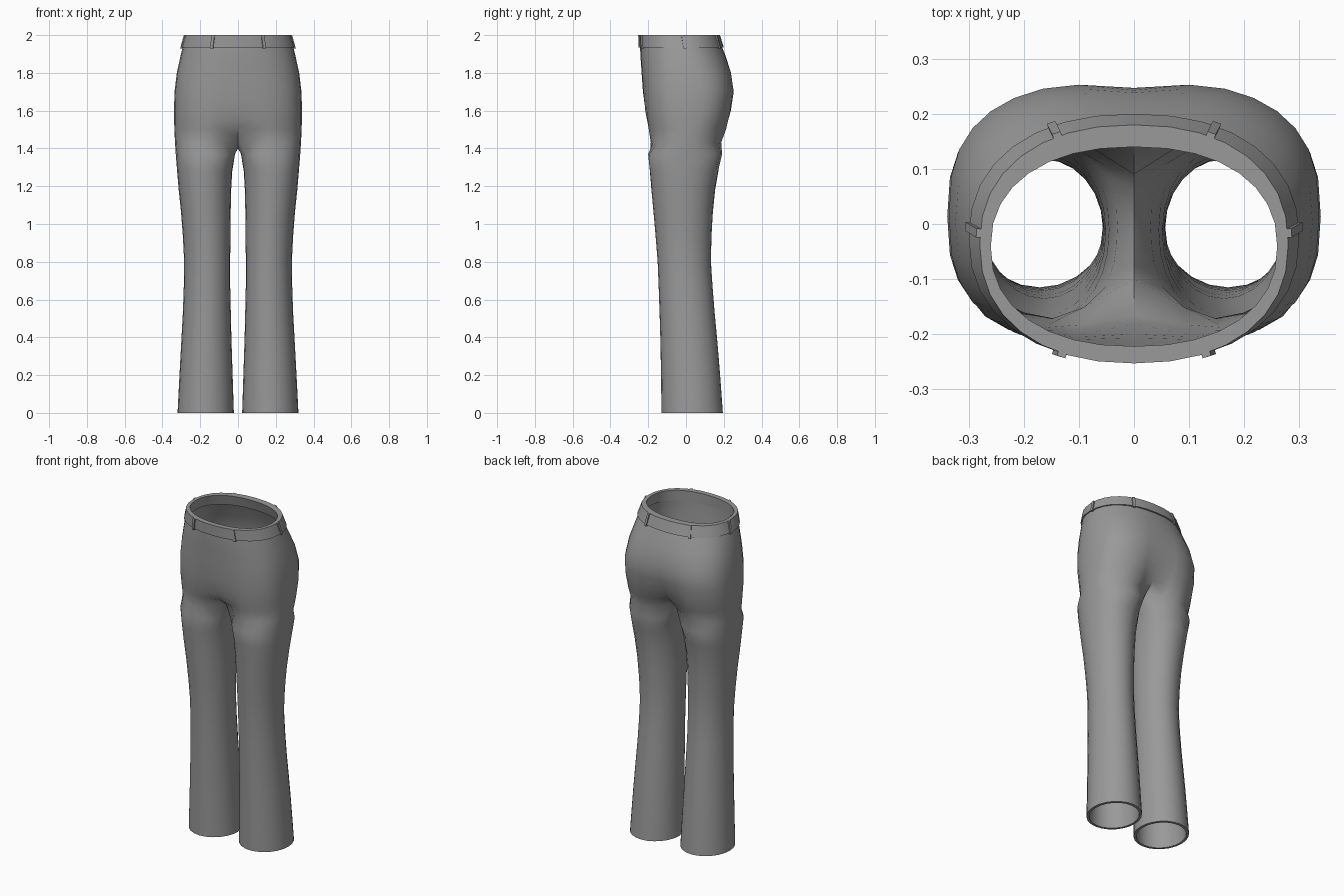
import bpy, math
from mathutils import Vector

if "Cube" in bpy.data.objects:
    bpy.data.objects.remove(bpy.data.objects["Cube"])

# z, outer x, front y, back y, roundness exponent
BODY = [
    (0.0, 0.320, -0.130, 0.195, 2.0), (0.2, 0.310, -0.132, 0.181, 2.0),
    (0.4, 0.299, -0.136, 0.164, 2.0), (0.6, 0.288, -0.142, 0.145, 2.0),
    (0.8, 0.285, -0.150, 0.132, 2.0), (1.0, 0.295, -0.166, 0.136, 2.0),
    (1.2, 0.316, -0.185, 0.156, 2.1), (1.4, 0.332, -0.203, 0.197, 2.3),
    (1.5, 0.337, -0.212, 0.228, 2.5), (1.6, 0.339, -0.221, 0.249, 2.7),
    (1.7, 0.336, -0.228, 0.260, 2.7), (1.8, 0.324, -0.235, 0.243, 2.5),
    (1.9, 0.302, -0.242, 0.206, 2.3), (1.96, 0.286, -0.243, 0.180, 2.2)]
# z, inner x of the leg
INSEAM = [(0, 0.022), (0.4, 0.035), (0.7, 0.042), (1.0, 0.040),
          (1.2, 0.036), (1.3, 0.029), (1.37, 0.016)]
# z, half of the outside arc in degrees
SPAN = [(0, 120), (1.15, 120), (1.3, 130), (1.37, 145)]
# z, depth of the centre crease at the front and the back
CREASE = [(1.43, 0.45, 0.50), (1.5, 0.16, 0.27), (1.6, 0.03, 0.12),
          (1.7, 0.0, 0.05), (1.8, 0.0, 0.02), (1.9, 0.0, 0.0)]
OUT, N = 16, 24  # steps on the outside arc, steps around one leg


def lookup(table, z):
    """Linear interpolation in a table keyed by height."""
    if z <= table[0][0]:
        return table[0][1:]
    for a, b in zip(table, table[1:]):
        if z <= b[0]:
            t = (z - a[0]) / (b[0] - a[0])
            return [p + (q - p) * t for p, q in zip(a[1:], b[1:])]
    return table[-1][1:]


def power(v, e):
    return math.copysign(abs(v) ** e, v) if abs(v) > 1e-6 else 0.0


def oval(cx, rx, yf, yb, n, angle):
    e = 2 / n
    return (cx + rx * power(math.cos(angle), e),
            (yf + yb) / 2 + (yb - yf) / 2 * power(math.sin(angle), e))


def leg_ring(z):
    xo, yf, yb, n = lookup(BODY, z)
    xi, = lookup(INSEAM, z)
    h, = lookup(SPAN, z)
    ring = []
    for i in range(N):
        a = -h + 2 * h * i / OUT if i <= OUT else h + (360 - 2 * h) * (i - OUT) / (N - OUT)
        x, y = oval((xo + xi) / 2, (xo - xi) / 2, yf, yb, n, math.radians(a))
        ring.append((x, y, z))
    return ring


def torso_arc(z, lift=0.0):
    xo, yf, yb, n = lookup(BODY, z)
    df, db = lookup(CREASE, z)
    arc = []
    for i in range(OUT + 1):
        x, y = oval(0, xo, yf, yb, n, math.radians(-90 + 180 * i / OUT))
        if i in (0, OUT):
            x = 0.0
        g = math.exp(-(x / 0.09) ** 2)
        y *= 1 - (df if y < 0 else db) * g
        arc.append((x, y, z + lift * g))
    return arc


def finish(name, verts, faces, thickness=0.0):
    """Make the object, mirror it to the other side and shade it."""
    mesh = bpy.data.meshes.new(name)
    mesh.from_pydata(verts, [], faces)
    mesh.materials.append(cloth)
    ob = bpy.data.objects.new(name, mesh)
    bpy.context.collection.objects.link(ob)
    bpy.ops.object.select_all(action='DESELECT')
    ob.select_set(True)
    bpy.context.view_layer.objects.active = ob
    m = ob.modifiers.new("mirror", 'MIRROR')
    m.use_clip = True
    m.merge_threshold = 0.0005
    bpy.ops.object.modifier_apply(modifier="mirror")
    if thickness:
        s = ob.modifiers.new("cloth", 'SOLIDIFY')
        s.thickness, s.offset = thickness, -1
        bpy.ops.object.modifier_apply(modifier="cloth")
    bpy.ops.object.shade_smooth_by_angle(angle=math.radians(40))
    return ob


cloth = bpy.data.materials.new("grey cloth")
cloth.diffuse_color = (0.32, 0.32, 0.32, 1)
cloth.use_nodes = True
cloth.node_tree.nodes["Principled BSDF"].inputs["Base Color"].default_value = cloth.diffuse_color

# Trousers: leg rings, a ring along the crotch seam, then torso arcs
rings = [leg_ring(z) for z in (0, 0.13, 0.27, 0.4, 0.53, 0.67, 0.8, 0.93,
                               1.06, 1.18, 1.28, 1.37)]
crotch = torso_arc(1.43, 0.03)
back, front = crotch[-1], crotch[0]
for i in range(1, N - OUT):
    t = i / (N - OUT)
    crotch.append((0.0, back[1] + (front[1] - back[1]) * t,
                   1.4 + 0.06 * (2 * t - 1) ** 2))
rings.append(crotch)
arcs = [torso_arc(z, l) for z, l in ((1.5, 0.012), (1.55, 0.004), (1.6, 0), (1.65, 0),
                                     (1.7, 0), (1.75, 0), (1.8, 0), (1.85, 0),
                                     (1.9, 0), (1.95, 0))]
verts = [p for r in rings + arcs for p in r]
faces = []
for r in range(len(rings) - 1):
    for i in range(N):
        a, j = r * N, (i + 1) % N
        faces.append((a + i, a + j, a + N + j, a + N + i))
start = (len(rings) - 1) * N
for r in range(len(arcs)):
    a = start if r == 0 else start + N + (r - 1) * (OUT + 1)
    b = start + N + r * (OUT + 1)
    for i in range(OUT):
        faces.append((a + i, a + i + 1, b + i + 1, b + i))
finish("trousers", verts, faces, 0.015)

# Waistband: closed profile swept around the waist (z, half width, front y, back y)
BAND = [(1.935, 0.300, -0.251, 0.200), (2.0, 0.280, -0.253, 0.180),
        (2.0, 0.260, -0.222, 0.140), (1.935, 0.270, -0.224, 0.160)]
verts, faces = [], []
for z, xo, yf, yb in BAND:
    for i in range(OUT + 1):
        x, y = oval(0, xo, yf, yb, 2.25, math.radians(-90 + 180 * i / OUT))
        verts.append((0.0 if i in (0, OUT) else x, y, z))
W = OUT + 1
for r in range(4):
    a, b = r * W, (r + 1) % 4 * W
    for i in range(OUT):
        faces.append((a + i, a + i + 1, b + i + 1, b + i))
finish("waistband", verts, faces)

# Belt loops: thin slanted strips lying on the band
for name, deg in (("front_loop", -65), ("side_loop", 4), ("back_loop", 63)):
    a = math.radians(deg)
    verts = []
    for (z, xo, yf, yb), zz in ((BAND[0], 1.928), (BAND[1], 2.0)):
        p, q = (Vector((*oval(0, xo, yf, yb, 2.25, a + d), 0)) for d in (-0.05, 0.05))
        mid, along = (p + q) / 2, (q - p).normalized()
        outward = Vector((along.y, -along.x, 0))
        for s, o in ((-1, -0.006), (1, -0.006), (1, 0.007), (-1, 0.007)):
            v = mid + along * 0.008 * s + outward * o
            verts.append((v.x, v.y, zz))
    faces = [(0, 1, 2, 3), (7, 6, 5, 4)] + [
        (i, i + 4, (i + 1) % 4 + 4, (i + 1) % 4) for i in range(4)]
    finish(name, verts, faces)
